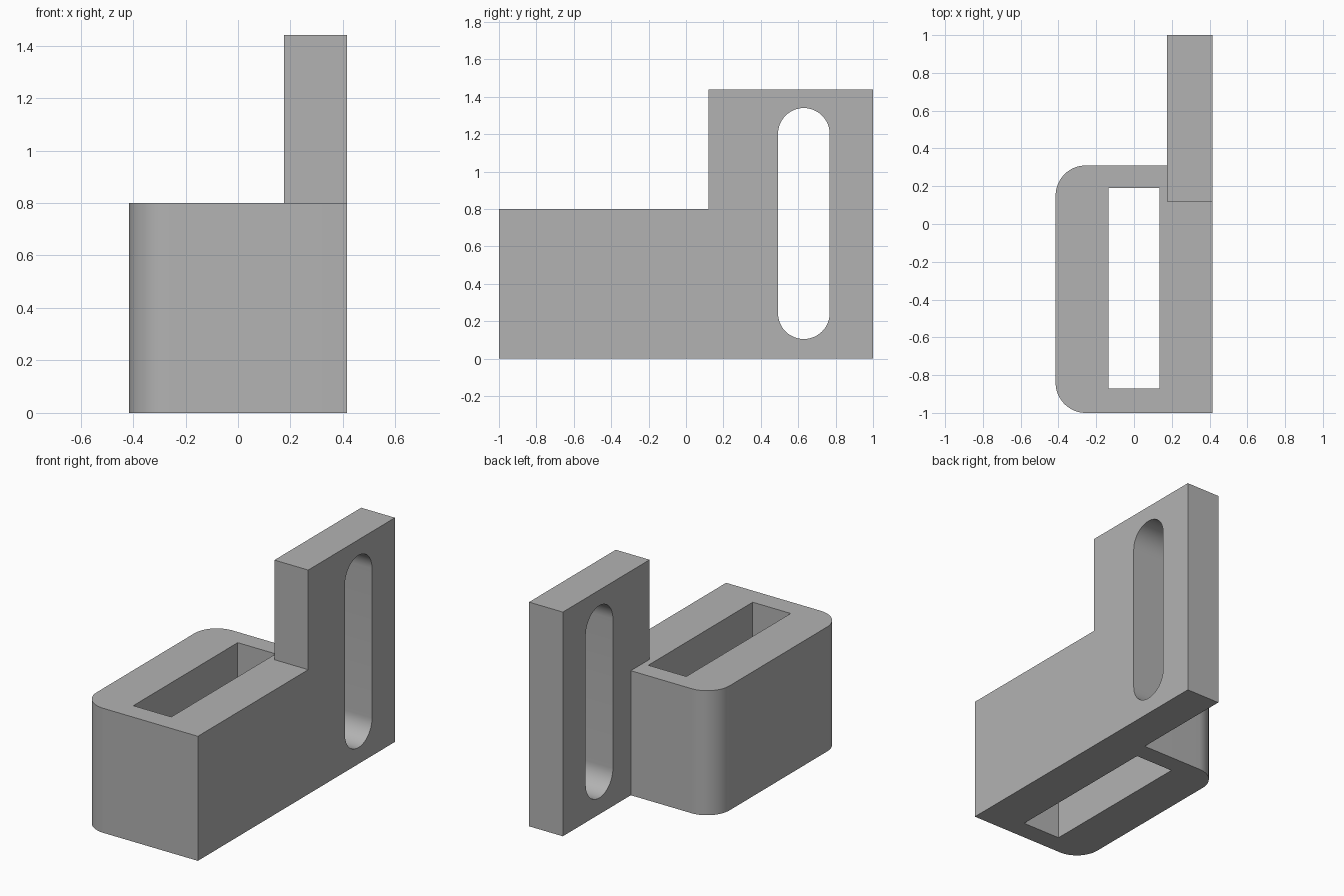
import bpy, bmesh, math
from mathutils import Vector

cube = bpy.data.objects.get("Cube")
if cube:
    bpy.data.objects.remove(cube, do_unlink=True)

grey = bpy.data.materials.new("plain grey")
grey.use_nodes = True
colour = (0.45, 0.45, 0.45, 1)
grey.diffuse_color = colour
grey.node_tree.nodes["Principled BSDF"].inputs["Base Color"].default_value = colour


def prism(name, outline, axis, start, end):
    """Extrude a flat outline along x (outline in y, z) or z (outline in x, y)."""
    bm = bmesh.new()
    place = (lambda a, b: (start, a, b)) if axis == "x" else (lambda a, b: (a, b, start))
    face = bm.faces.new([bm.verts.new(place(a, b)) for a, b in outline])
    step = Vector((end - start, 0, 0)) if axis == "x" else Vector((0, 0, end - start))
    grown = bmesh.ops.extrude_face_region(bm, geom=[face])["geom"]
    bmesh.ops.translate(bm, vec=step, verts=[v for v in grown if isinstance(v, bmesh.types.BMVert)])
    # extruding from a lone face keeps the start cap
    bmesh.ops.recalc_face_normals(bm, faces=bm.faces)
    mesh = bpy.data.meshes.new(name)
    bm.to_mesh(mesh)
    bm.free()
    mesh.materials.append(grey)
    obj = bpy.data.objects.new(name, mesh)
    bpy.context.collection.objects.link(obj)
    return obj


def arc(cx, cy, radius, first, last, steps):
    angles = [math.radians(first + (last - first) * i / steps) for i in range(steps + 1)]
    return [(cx + radius * math.cos(a), cy + radius * math.sin(a)) for a in angles]


def combine(target, tool, operation):
    mod = target.modifiers.new(tool.name, "BOOLEAN")
    mod.operation = operation
    mod.solver = "EXACT"
    mod.object = tool
    bpy.context.view_layer.objects.active = target
    bpy.ops.object.modifier_apply(modifier=mod.name)
    bpy.data.objects.remove(tool, do_unlink=True)


LEFT, RIGHT, BACK, R = -0.415, 0.415, 0.31, 0.16

# Block with two rounded vertical edges
bracket = prism("slotted_bracket",
                [(RIGHT, -1), (RIGHT, BACK)]
                + arc(LEFT + R, BACK - R, R, 90, 180, 16)
                + arc(LEFT + R, -1 + R, R, 180, 270, 16), "z", 0, 0.8)

# Upright plate running past the back of the block
plate = prism("upright_plate", [(0.12, 0), (1, 0), (1, 1.44), (0.12, 1.44)], "x", 0.175, RIGHT)
combine(bracket, plate, "UNION")

# Rectangular pocket through the block
pocket = prism("pocket_cutter", [(-0.135, -0.87), (0.135, -0.87), (0.135, 0.19), (-0.135, 0.19)],
               "z", -0.5, 1.2)
combine(bracket, pocket, "DIFFERENCE")

# Round-ended slot through the plate
slot = prism("slot_cutter",
             arc(0.63, 1.202, 0.138, 0, 180, 24) + arc(0.63, 0.243, 0.138, 180, 360, 24),
             "x", 0.05, 0.6)
combine(bracket, slot, "DIFFERENCE")

bpy.ops.object.select_all(action="DESELECT")
bracket.select_set(True)
bpy.context.view_layer.objects.active = bracket
bpy.ops.object.shade_smooth_by_angle(angle=math.radians(30))
